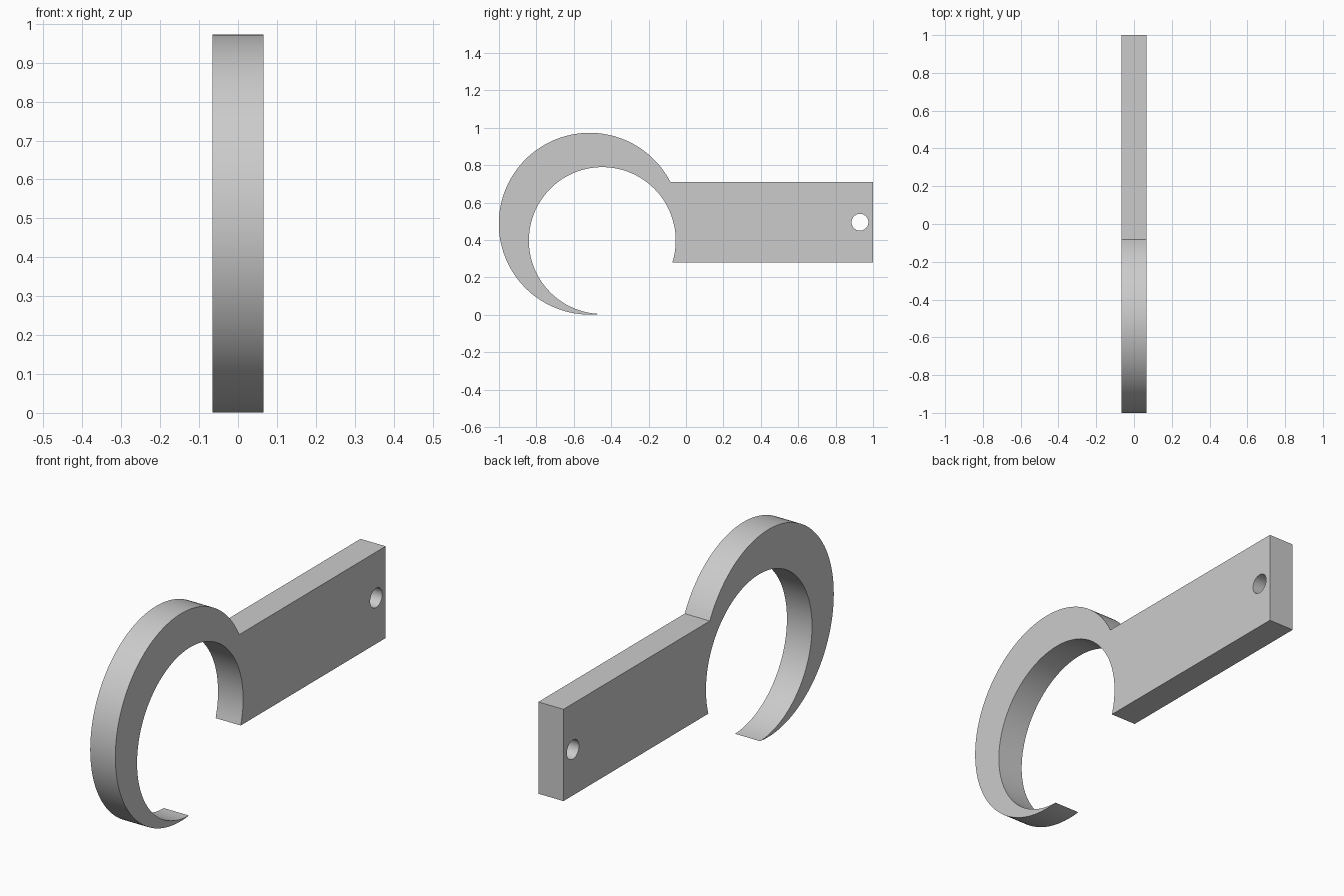
import bpy
import bmesh
from math import sin, cos, asin, pi, radians
from mathutils import Vector

cube = bpy.data.objects.get("Cube")
if cube:
    bpy.data.objects.remove(cube, do_unlink=True)

HALF = 0.065                      # half thickness
OUTER = (-0.515, 0.487, 0.486)    # y, z, radius of each circle
INNER = (-0.4475, 0.397, 0.3925)
HOLE = (0.93, 0.495, 0.045)
TOP, BOTTOM, END = 0.71, 0.28, 1.0


def arc(circle, start, stop, steps):
    cy, cz, r = circle
    angles = [start + (stop - start) * i / steps for i in range(steps + 1)]
    return [Vector((-HALF, cy + r * cos(a), cz + r * sin(a))) for a in angles]


def angle_at(circle, z):
    return asin((z - circle[1]) / circle[2])


# Crescent hook running into the handle, one closed outline
tip = radians(-83)
outline = arc(OUTER, tip, angle_at(OUTER, TOP) - 2 * pi, 96)
outline += [Vector((-HALF, END, TOP)), Vector((-HALF, END, BOTTOM))]
outline += arc(INNER, angle_at(INNER, BOTTOM), radians(268.9), 96)[:-1]
hole = arc(HOLE, 0, 2 * pi, 48)[:-1]

bm = bmesh.new()
edges = []
for loop in (outline, hole):
    verts = [bm.verts.new(p) for p in loop]
    edges += [bm.edges.new((verts[i - 1], verts[i])) for i in range(len(verts))]
bmesh.ops.triangle_fill(bm, edges=edges, use_beauty=True, normal=(1, 0, 0))

# Thickness
result = bmesh.ops.extrude_face_region(bm, geom=bm.faces[:], use_keep_orig=True)
moved = [g for g in result["geom"] if isinstance(g, bmesh.types.BMVert)]
bmesh.ops.translate(bm, verts=moved, vec=(2 * HALF, 0, 0))
bmesh.ops.recalc_face_normals(bm, faces=bm.faces[:])

mesh = bpy.data.meshes.new("hook_wrench")
bm.to_mesh(mesh)
bm.free()
wrench = bpy.data.objects.new("hook_wrench", mesh)
bpy.context.collection.objects.link(wrench)

# Plain grey
grey = bpy.data.materials.new("light_grey")
grey.use_nodes = True
color = (0.6, 0.6, 0.6, 1)
grey.diffuse_color = color
grey.node_tree.nodes["Principled BSDF"].inputs["Base Color"].default_value = color
mesh.materials.append(grey)

bpy.ops.object.select_all(action="DESELECT")
wrench.select_set(True)
bpy.context.view_layer.objects.active = wrench
bpy.ops.object.shade_smooth_by_angle(angle=radians(30))
